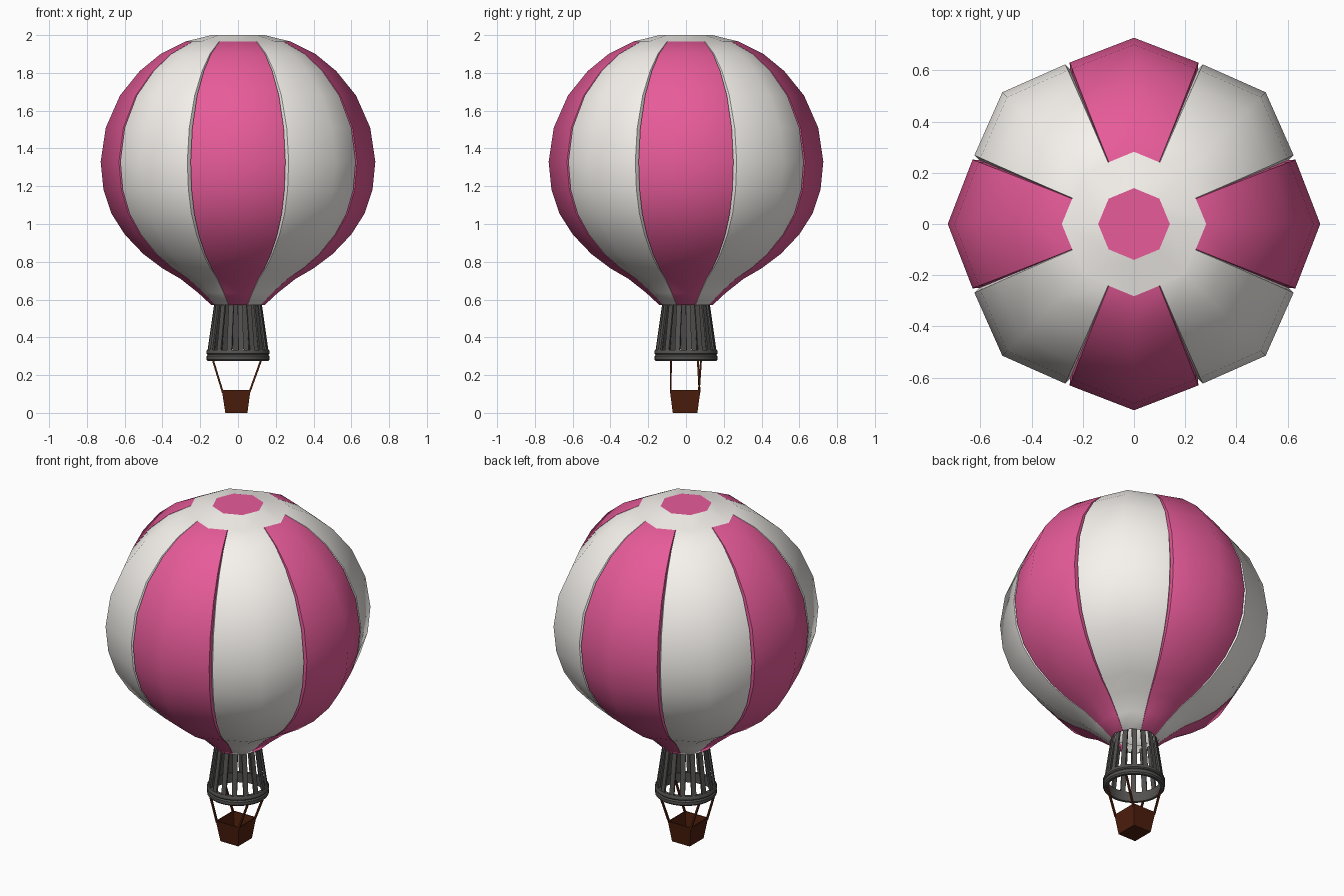
import bpy, bmesh, math
from mathutils import Vector

if "Cube" in bpy.data.objects:
    bpy.data.objects.remove(bpy.data.objects["Cube"])


def material(name, color):
    m = bpy.data.materials.new(name)
    m.diffuse_color = (*color, 1)
    m.use_nodes = True
    m.node_tree.nodes["Principled BSDF"].inputs["Base Color"].default_value = m.diffuse_color
    return m


PINK = material("pink", (0.80, 0.105, 0.32))
WHITE = material("white", (0.93, 0.90, 0.86))
DARK = material("dark_metal", (0.085, 0.083, 0.08))
BROWN = material("brown", (0.075, 0.013, 0.004))


def make(name, verts, faces, mat, smooth=None):
    me = bpy.data.meshes.new(name)
    bm = bmesh.new()
    vs = [bm.verts.new(v) for v in verts]
    for f in faces:
        bm.faces.new([vs[i] for i in f])
    bmesh.ops.recalc_face_normals(bm, faces=bm.faces)
    bm.to_mesh(me)
    bm.free()
    me.materials.append(mat)
    ob = bpy.data.objects.new(name, me)
    bpy.context.collection.objects.link(ob)
    if smooth:
        bpy.ops.object.select_all(action='DESELECT')
        ob.select_set(True)
        bpy.context.view_layer.objects.active = ob
        bpy.ops.object.shade_smooth_by_angle(angle=math.radians(smooth))
    return ob


def pol(r, a, z):
    return (r * math.cos(a), r * math.sin(a), z)


def loft(name, loops, mat, closed=False, caps=False, smooth=None):
    # skin a list of equal-length vertex loops
    n, m = len(loops[0]), len(loops)
    verts = [v for l in loops for v in l]
    faces = []
    for i in range(m if closed else m - 1):
        k = (i + 1) % m
        faces += [(i * n + j, i * n + (j + 1) % n, k * n + (j + 1) % n, k * n + j) for j in range(n)]
    if caps:
        faces += [tuple(range(n)), tuple((m - 1) * n + j for j in range(n))]
    return make(name, verts, faces, mat, smooth)


def bar(name, a, b, w, d, mat, side=None):
    # straight bar from a to b, w wide along side, d deep
    a, b = Vector(a), Vector(b)
    t = (b - a).normalized()
    s = Vector(side or (1, 0, 0))
    s = (s - t * s.dot(t)).normalized()
    u = t.cross(s)
    q = [(-1, -1), (1, -1), (1, 1), (-1, 1)]
    return loft(name, [[p + s * x * w / 2 + u * y * d / 2 for x, y in q] for p in (a, b)], mat, caps=True)


# envelope gores: eight thick panels separated by narrow V grooves
profile = [(.14, .57), (.21, .635), (.305, .71), (.40, .765), (.50, .84), (.60, .945), (.67, 1.055), (.712, 1.18),
           (.727, 1.33), (.70, 1.51), (.625, 1.68), (.52, 1.81), (.41, 1.90), (.28, 1.965)]
H = math.pi / 8
for g in range(8):
    c = g * math.pi / 4
    loops = []
    for r, z in profile:
        e = H - math.radians(.8) * r / .727
        ri = r - .018 * min(1, r / .4)
        loops.append([pol(r * .933, c - e, z), pol(r, c, z), pol(r * .933, c + e, z),
                      pol(ri * .924, c + H, z), pol(ri, c, z), pol(ri * .924, c - H, z)])
    loft(f"envelope_gore_{g}", loops, WHITE if g % 2 else PINK, caps=True, smooth=50)


def octagon(r, z):
    return [pol(r, i * math.pi / 4, z) for i in range(8)]


# white crown and pink top cap
loft("crown_ring", [octagon(.282, 1.965), octagon(.14, 2.0)], WHITE, smooth=50)
make("crown_cap", octagon(.14, 2.0), [tuple(range(8))], PINK)


# skirt: slats on a stepped hoop
def hoop(name, section, mat, n=32):
    loft(name, [[pol(r, i * math.tau / n, z) for i in range(n)] for r, z in section],
         mat, closed=True, smooth=35)


hoop("skirt_lower_hoop", [(.145, .275), (.160, .275), (.167, .283), (.167, .300), (.160, .308), (.145, .308)], DARK)
hoop("skirt_upper_hoop", [(.145, .308), (.163, .308), (.168, .314), (.168, .325), (.163, .333), (.145, .333)], DARK)
N = 16
for i in range(N):
    a = (i + .25) * math.tau / N
    bar(f"skirt_slat_{i}", pol(.157, a, .32), pol(.119, a, .585), .027, .010, DARK, (-math.sin(a), math.cos(a), 0))


# basket: tapered open box
def rect(x0, x1, y0, y1, z):
    return [(x0, y0, z), (x1, y0, z), (x1, y1, z), (x0, y1, z)]


outer_low, outer_top = rect(-.067, .050, -.070, .060, 0), rect(-.086, .066, -.086, .077, .122)
inner_top, inner_low = rect(-.080, .060, -.080, .071, .122), rect(-.061, .044, -.064, .054, .01)
loft("basket", [outer_low, outer_top, inner_top, inner_low], BROWN, caps=True)

# ropes from basket corners to the hoop
for n, top, low in [("front_left", (-.136, -.080, .29), (-.081, -.081, .11)),
                    ("front_right", (.126, -.080, .29), (.061, -.081, .11)),
                    ("back_left", (-.136, .062, .29), (-.081, .072, .11)),
                    ("back_right", (.126, .080, .29), (.061, .068, .11))]:
    bar(f"rope_{n}", top, low, .010, .010, BROWN)
